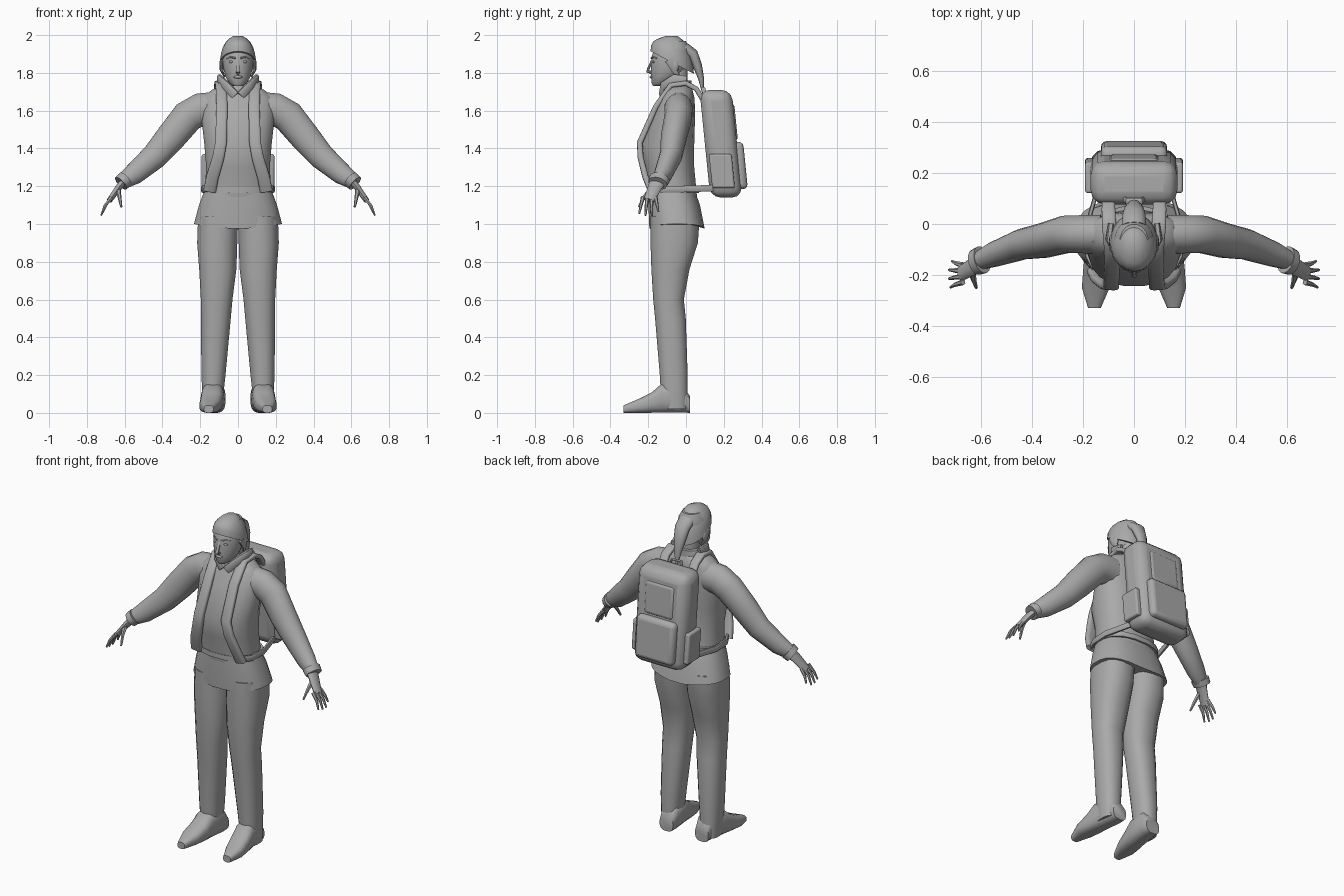
import bpy, bmesh, math
from mathutils import Vector

cube = bpy.data.objects.get("Cube")
if cube:
    bpy.data.objects.remove(cube)

grey = bpy.data.materials.new("plain_grey")
grey.use_nodes = True
grey.diffuse_color = (0.4, 0.4, 0.4, 1)
grey.node_tree.nodes["Principled BSDF"].inputs["Base Color"].default_value = grey.diffuse_color


def finish(name, bm, mirror=False, bevel=0):
    """Turn a bmesh into a smooth-shaded object, optionally bevelled and mirrored."""
    bmesh.ops.recalc_face_normals(bm, faces=bm.faces)
    mesh = bpy.data.meshes.new(name)
    bm.to_mesh(mesh)
    bm.free()
    mesh.materials.append(grey)
    ob = bpy.data.objects.new(name, mesh)
    bpy.context.collection.objects.link(ob)
    if bevel:
        modifier = ob.modifiers.new("Rounded edges", 'BEVEL')
        modifier.width = bevel
        modifier.segments = 3
    if mirror:
        modifier = ob.modifiers.new("Other side", 'MIRROR')
        modifier.use_mirror_merge = False
    bpy.ops.object.select_all(action='DESELECT')
    bpy.context.view_layer.objects.active = ob
    ob.select_set(True)
    bpy.ops.object.shade_smooth_by_angle(angle=math.radians(50))
    return ob


def loft(name, rings, sides=16, power=1.0, **options):
    """Skin rings given as (centre, half axis, half axis); power below one squares them."""
    bm = bmesh.new()
    loops = []
    for centre, across, along in rings:
        loop = []
        for i in range(sides):
            angle = math.tau * (i + 0.5) / sides
            s, t = [math.copysign(abs(w) ** power, w) for w in (math.cos(angle), math.sin(angle))]
            loop.append(bm.verts.new(Vector(centre) + s * Vector(across) + t * Vector(along)))
        loops.append(loop)
    for lower, upper in zip(loops, loops[1:]):
        for i in range(sides):
            j = (i + 1) % sides
            bm.faces.new((lower[i], lower[j], upper[j], upper[i]))
    bm.faces.new(loops[0])
    bm.faces.new(loops[-1])
    return finish(name, bm, **options)


def level(z, width, front, back, x=0):
    """Horizontal ring with a half width and a front and back limit."""
    return (x, (front + back) / 2, z), (width, 0, 0), (0, (back - front) / 2, 0)


def upright(y, width, top, x):
    """Vertical ring that rests on the floor."""
    return (x, y, top / 2), (width, 0, 0), (0, 0, top / 2)


def tube(name, path, start, end, bulge=0, flat=1.0, ref=(0, 1, 0), **options):
    """Tube tapering from start to end radius; flat scales the axis lying along ref."""
    points = [Vector(p) for p in path]
    last = len(points) - 1
    rings = []
    for i, point in enumerate(points):
        direction = (points[min(i + 1, last)] - points[max(i - 1, 0)]).normalized()
        along = (Vector(ref) - direction * direction.dot(Vector(ref))).normalized()
        t = i / last
        radius = start + (end - start) * t + bulge * math.sin(math.pi * t)
        rings.append((point, direction.cross(along) * radius, along * radius * flat))
    return loft(name, rings, **options)


def solid(name, centre, half_size, lean=0, round_shape=False, **options):
    """Box or ball; lean shears it in y as it rises."""
    bm = bmesh.new()
    if round_shape:
        bmesh.ops.create_uvsphere(bm, u_segments=12, v_segments=8, radius=1)
    else:
        bmesh.ops.create_cube(bm, size=2)
    for v in bm.verts:
        offset = Vector([a * b for a, b in zip(v.co, half_size)])
        offset.y += lean * offset.z
        v.co = Vector(centre) + offset
    return finish(name, bm, **options)


# Trousers
loft("trouser_leg", [
    level(z=0.02, width=0.05, front=-0.13, back=0.01, x=0.135),
    level(z=0.2, width=0.065, front=-0.14, back=0.01, x=0.13),
    level(z=0.5, width=0.08, front=-0.165, back=0, x=0.117),
    level(z=0.6, width=0.085, front=-0.175, back=-0.01, x=0.113),
    level(z=0.76, width=0.1, front=-0.185, back=0.02, x=0.107),
    level(z=0.9, width=0.108, front=-0.19, back=0.065, x=0.11),
    level(z=1.04, width=0.108, front=-0.19, back=0.075, x=0.105),
], power=0.85, mirror=True)

# Shoes
loft("shoe", [
    upright(y=0.02, width=0.045, top=0.09, x=0.12),
    upright(y=-0.02, width=0.055, top=0.15, x=0.12),
    upright(y=-0.13, width=0.06, top=0.155, x=0.135),
    upright(y=-0.18, width=0.06, top=0.11, x=0.14),
    upright(y=-0.25, width=0.055, top=0.075, x=0.15),
    upright(y=-0.33, width=0.025, top=0.04, x=0.155),
], power=0.7, mirror=True)

# Jacket body
loft("jacket_body", [
    level(z=1.14, width=0.18, front=-0.2, back=0.06),
    level(z=1.3, width=0.17, front=-0.22, back=0.045),
    level(z=1.42, width=0.18, front=-0.245, back=0.045),
    level(z=1.6, width=0.2, front=-0.165, back=0.05),
    level(z=1.67, width=0.19, front=-0.135, back=0.045),
    level(z=1.71, width=0.14, front=-0.115, back=0.035),
    level(z=1.74, width=0.07, front=-0.1, back=0.02),
], sides=20, power=0.85)

# Flared hem that dips at the middle
hem = loft("jacket_hem", [
    level(z=1, width=0.235, front=-0.195, back=0.1),
    level(z=1.1, width=0.208, front=-0.2, back=0.075),
    level(z=1.17, width=0.182, front=-0.2, back=0.05),
], sides=24, power=0.8)
for v in hem.data.vertices:
    if v.co.z < 1.05:
        v.co.z -= 0.03 * (1 - abs(v.co.x) / 0.235)
loft("waist_belt", [level(z, width=0.19, front=-0.21, back=0.07) for z in (1.165, 1.195)], power=0.85)

# Collar
loft("collar", [
    level(z=1.69, width=0.115, front=-0.125, back=0.03),
    level(z=1.76, width=0.075, front=-0.105, back=0.03),
])
tube("collar_flap", [(0.015, -0.13, 1.68), (0.06, -0.12, 1.73), (0.1, -0.06, 1.77), (0.09, 0, 1.76)],
     start=0.012, end=0.012, flat=2, ref=(0, 0, 1), sides=8, power=0.6, mirror=True)

# Sleeves
tube("sleeve", [(0.13, -0.04, 1.61), (0.2, -0.04, 1.605), (0.265, -0.04, 1.57), (0.355, -0.065, 1.46),
                (0.44, -0.08, 1.36), (0.55, -0.12, 1.265), (0.61, -0.145, 1.225)],
     start=0.09, end=0.042, bulge=0.015, flat=0.85, mirror=True)
tube("sleeve_cuff", [(0.595, -0.14, 1.238), (0.62, -0.15, 1.215)],
     start=0.046, end=0.043, flat=1.2, mirror=True)

# Hands
tube("palm", [(0.6, -0.145, 1.23), (0.63, -0.165, 1.195), (0.68, -0.195, 1.125)],
     start=0.022, end=0.015, flat=2, sides=10, mirror=True)
for i, reach in enumerate((0.9, 1, 1, 0.8)):
    root = Vector((0.67, -0.228 + 0.022 * i, 1.14))
    spread = Vector((0, 0.006 * i - 0.01, 0))
    knuckle = root + spread + reach * Vector((0.035, 0, -0.045))
    tip = root + spread * 2 + reach * Vector((0.055, 0, -0.095))
    tube("finger_%d" % (i + 1), [root, knuckle, tip], start=0.012, end=0.005, sides=6, mirror=True)
tube("thumb", [(0.635, -0.185, 1.185), (0.628, -0.22, 1.145), (0.618, -0.25, 1.09)],
     start=0.015, end=0.006, ref=(1, 0, 0), sides=6, mirror=True)

# Neck and head
loft("neck", [level(z, width=0.052, front=-0.1, back=0.01) for z in (1.68, 1.82)])
loft("head", [
    level(z=1.73, width=0.025, front=-0.175, back=-0.12),
    level(z=1.745, width=0.045, front=-0.183, back=-0.08),
    level(z=1.78, width=0.068, front=-0.186, back=-0.03),
    level(z=1.83, width=0.08, front=-0.188, back=0.015),
    level(z=1.88, width=0.085, front=-0.185, back=0.025),
    level(z=1.93, width=0.08, front=-0.17, back=0.02),
    level(z=1.97, width=0.055, front=-0.13, back=0),
])

# Face details
tube("nose", [(0, -0.18, 1.865), (0, -0.2, 1.82), (0, -0.205, 1.81), (0, -0.18, 1.8)],
     start=0.008, end=0.012, flat=0.8, sides=8)
solid("lips", (0, -0.182, 1.778), (0.024, 0.011, 0.008), round_shape=True)
solid("eye", (0.035, -0.17, 1.858), (0.014, 0.01, 0.007), round_shape=True, mirror=True)
tube("eyebrow", [(0.014, -0.184, 1.878), (0.038, -0.172, 1.884), (0.058, -0.152, 1.877)],
     start=0.005, end=0.004, ref=(0, 0, 1), sides=6, mirror=True)
solid("ear", (0.085, -0.06, 1.835), (0.012, 0.022, 0.034), round_shape=True, mirror=True)

# Hair: a domed cap with its rim raised over the brow, and a hanging tail
hair_rings = []
for step in range(6):
    rise, shrink = math.sin(step * math.pi / 12), math.cos(step * math.pi / 12)
    hair_rings.append(((0, -0.073, 1.855 + 0.145 * rise), (0.095 * shrink, 0, 0),
                       (0, -0.115 * shrink, 0.06 * shrink ** 3)))
loft("hair", hair_rings, sides=18)
tube("hair_tail", [(0, -0.01, 1.93), (0, 0.035, 1.9), (0, 0.06, 1.84), (0, 0.08, 1.77), (0, 0.09, 1.69)],
     start=0.05, end=0.006, bulge=0.01, flat=0.65, sides=10)
tube("side_lock", [(0.085, -0.09, 1.87), (0.09, -0.065, 1.82), (0.072, -0.04, 1.78)],
     start=0.012, end=0.005, flat=2, sides=8, mirror=True)

# Backpack, its base set further back than its top
LEAN = -0.1
solid("backpack_body", (0, 0.185, 1.425), (0.17, 0.085, 0.285), lean=LEAN, bevel=0.055)
solid("front_pocket", (0, 0.27, 1.31), (0.13, 0.045, 0.125), lean=LEAN, bevel=0.025)
solid("upper_panel", (0, 0.24, 1.54), (0.1, 0.025, 0.1), lean=LEAN, bevel=0.02)
solid("side_pocket", (0.17, 0.19, 1.28), (0.022, 0.06, 0.09), lean=LEAN, bevel=0.01, mirror=True)
tube("carry_handle", [(-0.04, 0.1, 1.69), (-0.03, 0.09, 1.72), (0.03, 0.09, 1.72), (0.04, 0.1, 1.69)],
     start=0.006, end=0.006, flat=2, sides=8)

# Shoulder straps and the lower webbing back to the pack
tube("shoulder_strap", [(0.1, 0.1, 1.64), (0.1, 0.055, 1.715), (0.098, 0, 1.745), (0.09, -0.08, 1.735),
                        (0.085, -0.16, 1.62), (0.09, -0.245, 1.43), (0.105, -0.24, 1.35),
                        (0.135, -0.215, 1.25), (0.15, -0.185, 1.175)],
     start=0.013, end=0.017, flat=2, ref=(1, 0, 0), sides=12, power=0.55, mirror=True)
tube("lower_strap", [(0.15, -0.19, 1.19), (0.182, -0.13, 1.185), (0.188, -0.02, 1.185), (0.14, 0.15, 1.19)],
     start=0.009, end=0.009, flat=2, ref=(0, 0, 1), sides=8, power=0.6, mirror=True)
